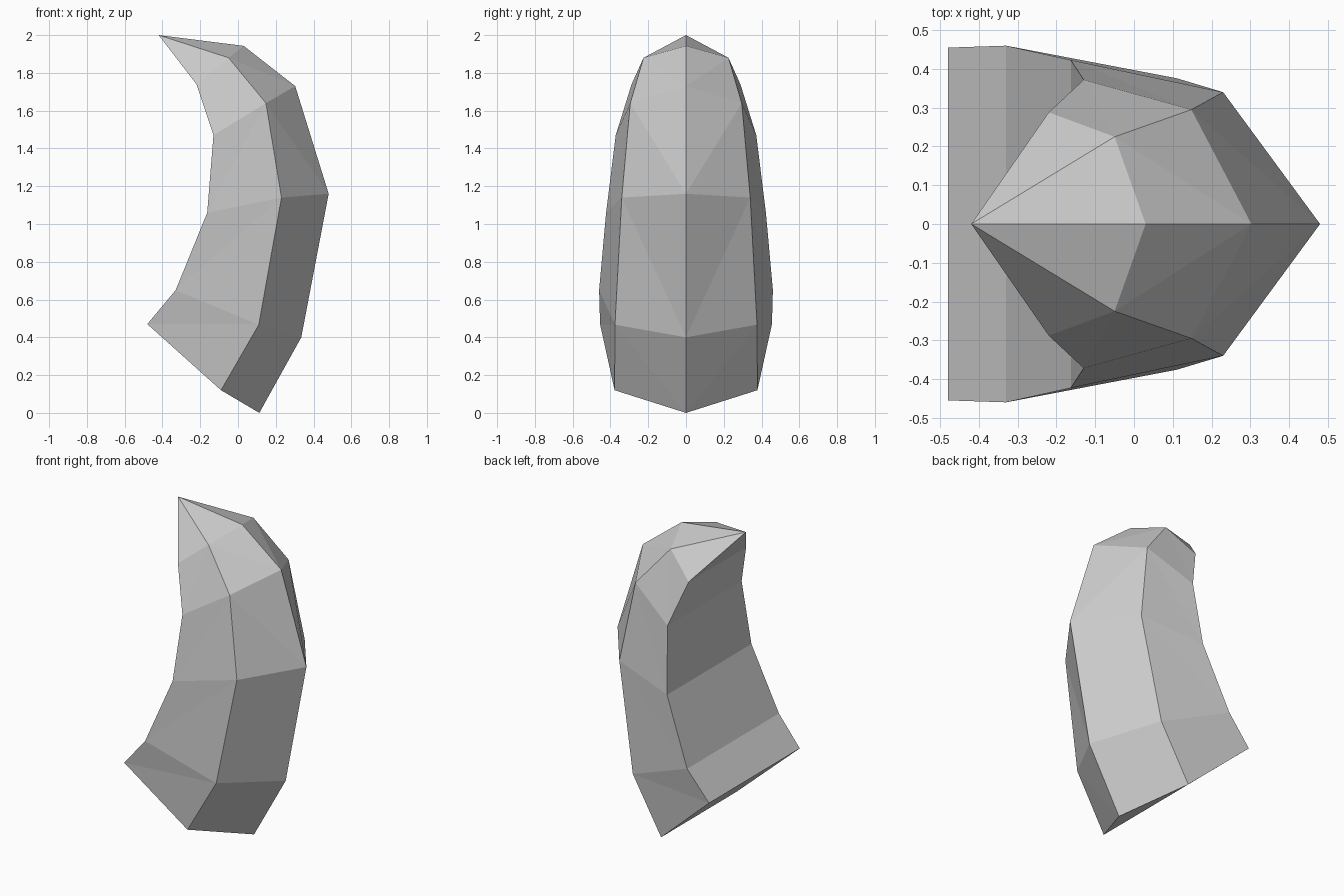
import bpy, bmesh

if "Cube" in bpy.data.objects:
    bpy.data.objects.remove(bpy.data.objects["Cube"])

# Stations from base to top: (x, y, z) for inner edge, side crease, outer ridge
inner = [(-.48, .455, .47), (-.33, .46, .65), (-.163, .423, 1.06), (-.13, .372, 1.47), (-.22, .288, 1.74)]
side = [(-.09, .378, .12), (.11, .376, .467), (.23, .34, 1.14), (.148, .295, 1.64), (-.05, .225, 1.88)]
ridge = [(.113, 0, 0), (.335, 0, .40), (.48, 0, 1.16), (.303, 0, 1.73), (.03, 0, 1.943)]

bm = bmesh.new()


def mirrored(p):
    return (p[0], -p[1], p[2])


# Each ring runs inner, side, ridge, mirrored side, mirrored inner
rings = []
for a, s, r in zip(inner, side, ridge):
    rings.append([bm.verts.new(p) for p in (a, s, r, mirrored(s), mirrored(a))])
tip = bm.verts.new((-.42, 0, 2))

# Side and ridge bands split symmetrically, flat strips across the inner curve
for lo, hi in zip(rings, rings[1:]):
    for p, q in ((0, 1), (4, 3)):
        bm.faces.new((lo[p], lo[q], hi[q]))
        bm.faces.new((lo[p], hi[q], hi[p]))
        bm.faces.new((lo[q], lo[2], hi[q]))
        bm.faces.new((lo[2], hi[2], hi[q]))
    bm.faces.new((lo[0], hi[0], hi[4], lo[4]))

# Pointed tip
top = rings[-1]
for i in range(5):
    bm.faces.new((top[i], top[(i + 1) % 5], tip))

# Slanted base cap
base = rings[0]
bm.faces.new((base[0], base[1], base[3], base[4]))
bm.faces.new((base[1], base[2], base[3]))

bmesh.ops.recalc_face_normals(bm, faces=bm.faces[:])
mesh = bpy.data.meshes.new("curved_claw")
bm.to_mesh(mesh)
bm.free()
claw = bpy.data.objects.new("curved_claw", mesh)
bpy.context.collection.objects.link(claw)
